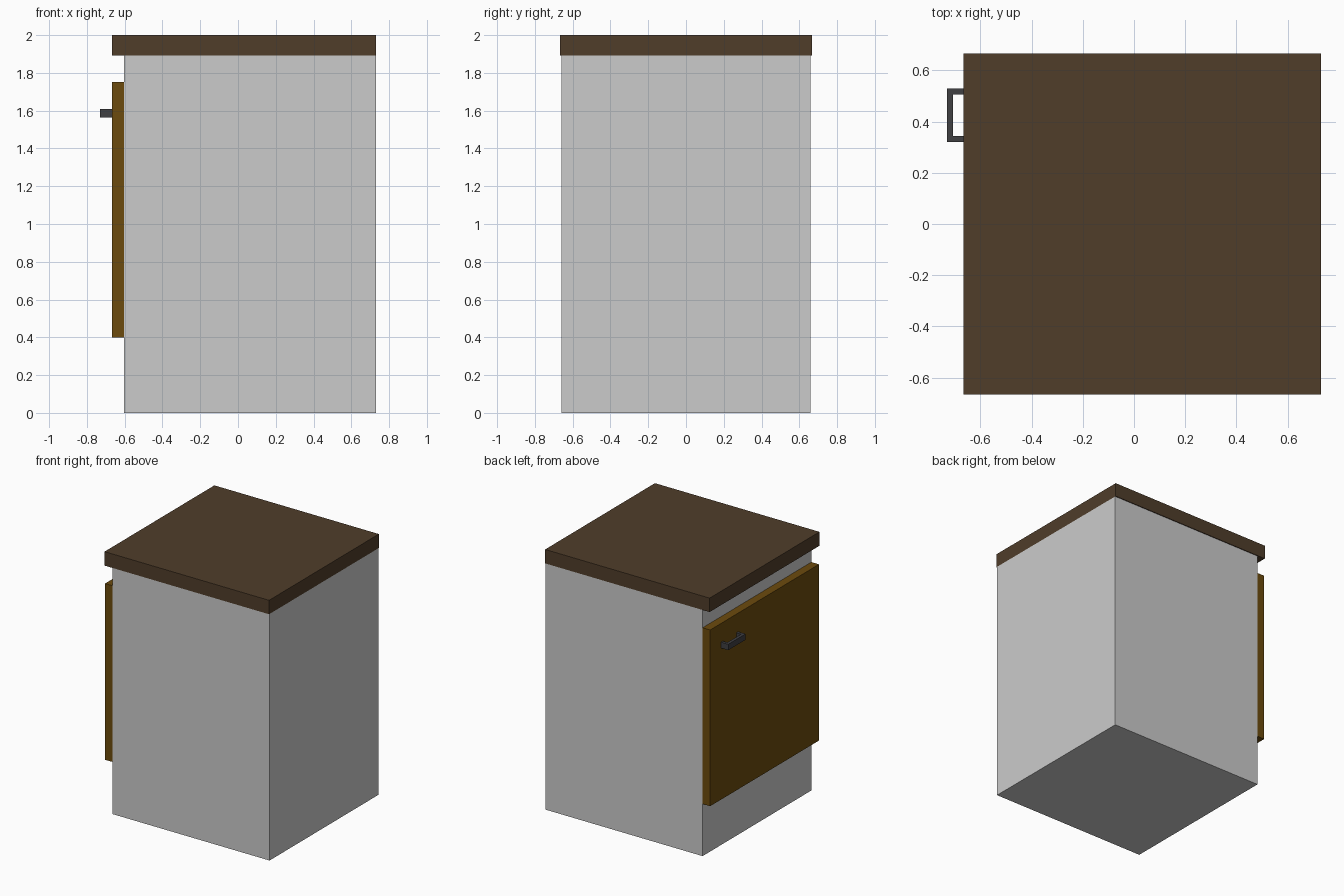
import bpy
import bmesh

if "Cube" in bpy.data.objects:
    bpy.data.objects.remove(bpy.data.objects["Cube"])


def prism(name, profile, z0, z1, colour=None):
    """Extrude a closed counter-clockwise XY profile from z0 to z1."""
    bm = bmesh.new()
    base = bm.faces.new([bm.verts.new((x, y, z0)) for x, y in profile])
    out = bmesh.ops.extrude_face_region(bm, geom=[base], use_keep_orig=True)
    for v in out["geom"]:
        if isinstance(v, bmesh.types.BMVert):
            v.co.z = z1
    bmesh.ops.recalc_face_normals(bm, faces=bm.faces)
    mesh = bpy.data.meshes.new(name)
    bm.to_mesh(mesh)
    bm.free()
    obj = bpy.data.objects.new(name, mesh)
    bpy.context.collection.objects.link(obj)
    if colour:
        mat = bpy.data.materials.new(name + "_colour")
        mat.diffuse_color = (*colour, 1)
        mat.use_nodes = True
        mat.node_tree.nodes["Principled BSDF"].inputs["Base Color"].default_value = mat.diffuse_color
        mesh.materials.append(mat)
    return obj


def rect(x0, x1, y0, y1):
    return [(x0, y0), (x1, y0), (x1, y1), (x0, y1)]


DOOR_X, BODY_X, BACK_X = -0.667, -0.603, 0.73
HALF = 0.66

# Cabinet carcass
prism("cabinet_body", rect(BODY_X, BACK_X, -HALF, HALF), 0, 1.893)

# Countertop, overhanging the door side
prism("countertop", rect(DOOR_X, BACK_X, -0.666, 0.666), 1.893, 2.0,
      (0.08, 0.047, 0.023))

# Door panel on the -x side
prism("door", rect(DOOR_X, BODY_X, -HALF, HALF), 0.40, 1.753,
      (0.15, 0.07, 0.004))

# U-shaped door handle
hx, y0, y1, t = -0.73, 0.32, 0.53, 0.023
prism("door_handle",
      [(hx, y0), (DOOR_X, y0), (DOOR_X, y0 + t), (hx + t, y0 + t),
       (hx + t, y1 - t), (DOOR_X, y1 - t), (DOOR_X, y1), (hx, y1)],
      1.565, 1.61, (0.05, 0.05, 0.055))
